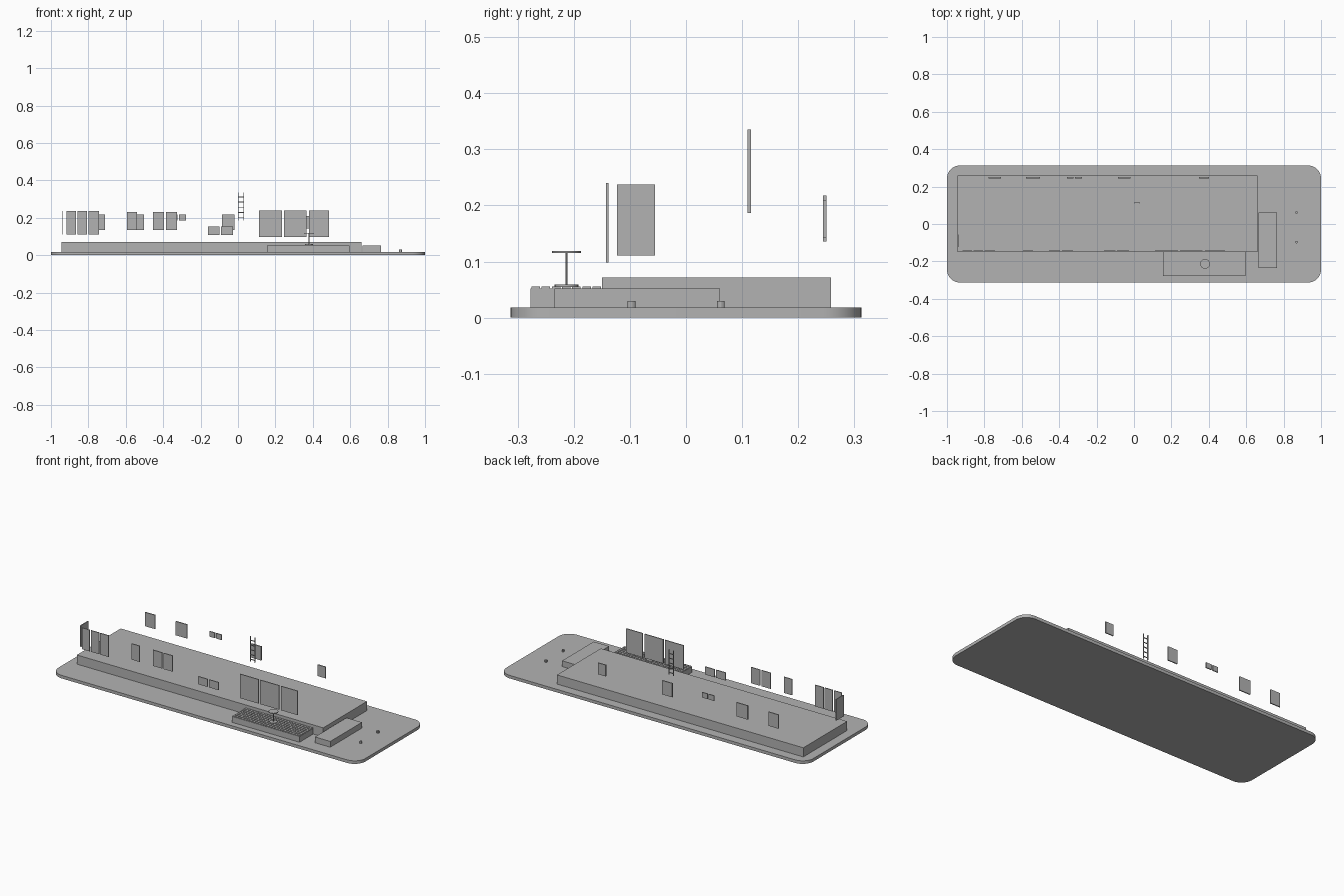
import bpy, bmesh
from mathutils import Matrix

cube = bpy.data.objects.get("Cube")
if cube:
    bpy.data.objects.remove(cube, do_unlink=True)

grey = bpy.data.materials.new("plain grey")
grey.use_nodes = True
grey.diffuse_color = (0.45, 0.45, 0.45, 1)
grey.node_tree.nodes["Principled BSDF"].inputs["Base Color"].default_value = (0.45, 0.45, 0.45, 1)


def finish(name, bm):
    mesh = bpy.data.meshes.new(name)
    bm.to_mesh(mesh)
    bm.free()
    mesh.materials.append(grey)
    obj = bpy.data.objects.new(name, mesh)
    bpy.context.collection.objects.link(obj)
    return obj


def add_box(bm, x, y, z):
    """Add a box spanning the given (low, high) ranges."""
    centre = [(a + b) / 2 for a, b in (x, y, z)]
    size = [b - a for a, b in (x, y, z)]
    m = Matrix.Translation(centre) @ Matrix.Diagonal((*size, 1))
    return bmesh.ops.create_cube(bm, size=1, matrix=m)


def box(name, x, y, z):
    bm = bmesh.new()
    add_box(bm, x, y, z)
    return finish(name, bm)


def smooth(obj):
    bpy.ops.object.select_all(action="DESELECT")
    obj.select_set(True)
    bpy.context.view_layer.objects.active = obj
    bpy.ops.object.shade_smooth_by_angle()


def cylinder(name, x, y, z, radius, sides=24):
    bm = bmesh.new()
    bmesh.ops.create_cone(bm, cap_ends=True, segments=sides, radius1=radius, radius2=radius,
                          depth=z[1] - z[0],
                          matrix=Matrix.Translation((x, y, (z[0] + z[1]) / 2)))
    obj = finish(name, bm)
    smooth(obj)
    return obj


# Ground plate with rounded vertical corners
GROUND = 0.018
bm = bmesh.new()
add_box(bm, (-1, 1), (-0.313, 0.313), (0, GROUND))
corners = [e for e in bm.edges if abs(e.verts[0].co.z - e.verts[1].co.z) > 0.01]
bmesh.ops.bevel(bm, geom=corners, offset=0.07, segments=8, profile=0.5, affect="EDGES")
smooth(finish("ground_plate", bm))

# Floor slab, deck body and side step
box("floor_slab", (-0.945, 0.66), (-0.15, 0.258), (GROUND, 0.072))
box("deck_body", (0.155, 0.595), (-0.277, -0.15), (GROUND, 0.052))
box("side_step", (0.665, 0.765), (-0.234, 0.061), (GROUND, 0.052))

# Deck tiles with narrow gaps
bm = bmesh.new()
cols, rows, gap = 24, 7, 0.0015
dx, dy = 0.44 / cols, 0.127 / rows
for i in range(cols):
    for j in range(rows):
        x, y = 0.155 + i * dx, -0.277 + j * dy
        add_box(bm, (x + gap, x + dx - gap), (y + gap, y + dy - gap), (0.052, 0.0555))
finish("deck_tiles", bm)

# Round table on the deck
cylinder("table_foot", 0.38, -0.213, (0.055, 0.059), 0.021)
cylinder("table_post", 0.38, -0.213, (0.059, 0.115), 0.002, 12)
cylinder("table_top", 0.38, -0.213, (0.115, 0.119), 0.026)

# Low bollards
for side, y in (("front", -0.097), ("back", 0.062)):
    cylinder("bollard_" + side, 0.869, y, (GROUND, 0.03), 0.007, 12)

# Panes: each group shares a height range
FRONT, BACK = (-0.143, -0.138), (0.244, 0.25)
groups = (
    ("front_tall_pane", FRONT, (0.111, 0.237), ((-0.918, -0.867), (-0.859, -0.807), (-0.798, -0.744))),
    ("front_window", FRONT, (0.136, 0.23), ((-0.594, -0.541), (-0.455, -0.396), (-0.386, -0.326))),
    ("front_low_window", FRONT, (0.107, 0.153), ((-0.16, -0.1), (-0.09, -0.028))),
    ("front_glass_door", FRONT, (0.098, 0.24), ((0.112, 0.235), (0.245, 0.366), (0.38, 0.487))),
    ("back_window", BACK, (0.136, 0.218), ((-0.777, -0.712), (-0.577, -0.503), (-0.085, -0.02))),
    ("back_high_window", BACK, (0.187, 0.218), ((-0.358, -0.323), (-0.315, -0.278))),
    ("back_small_window", BACK, (0.143, 0.21), ((0.348, 0.4),)),
)
for name, y, z, spans in groups:
    for n, x in enumerate(spans, 1):
        box(f"{name}_{n}", x, y, z)
box("side_pane", (-0.942, -0.937), (-0.123, -0.055), (0.111, 0.237))

# Ladder
bm = bmesh.new()
for x in (0, 0.029):
    add_box(bm, (x, x + 0.004), (0.11, 0.116), (0.187, 0.335))
for k in range(5):
    z = 0.198 + k * 0.028
    add_box(bm, (0.002, 0.031), (0.111, 0.115), (z, z + 0.004))
finish("ladder", bm)
